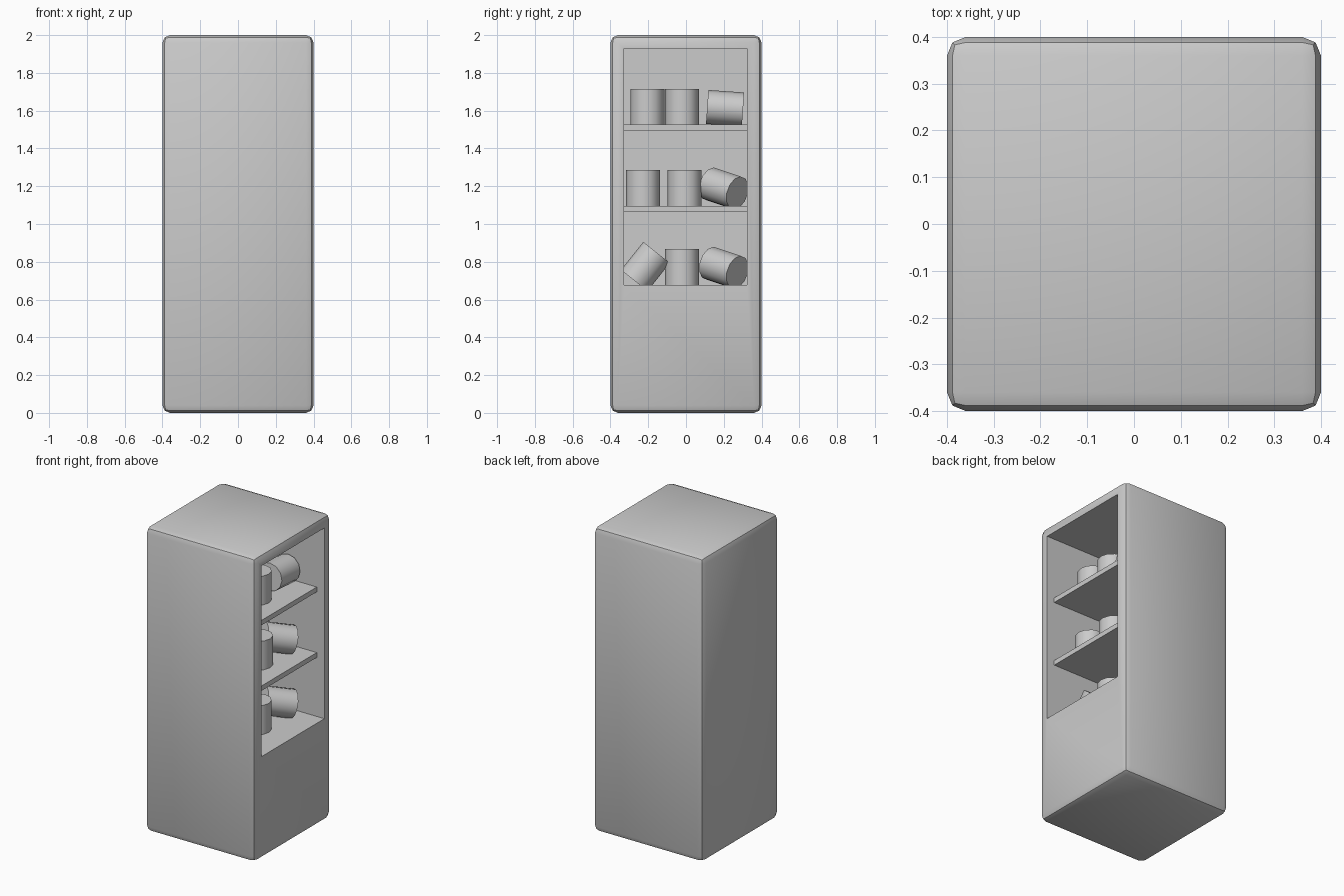
import bpy
from math import radians
from mathutils import Vector

if "Cube" in bpy.data.objects:
    bpy.data.objects.remove(bpy.data.objects["Cube"])


def box(name, lo, hi, bevel=0.0, segments=2):
    lo, hi = Vector(lo), Vector(hi)
    bpy.ops.mesh.primitive_cube_add(size=1, location=(lo + hi) / 2)
    ob = bpy.context.object
    ob.name = name
    ob.scale = hi - lo
    bpy.ops.object.transform_apply(location=False, rotation=False, scale=True)
    if bevel:
        mod = ob.modifiers.new("bevel", 'BEVEL')
        mod.width = bevel
        mod.segments = segments
        bpy.ops.object.modifier_apply(modifier=mod.name)
    return ob


def select(ob):
    bpy.ops.object.select_all(action='DESELECT')
    ob.select_set(True)
    bpy.context.view_layer.objects.active = ob


# Cabinet body with rounded edges
body = box("cabinet_body", (-0.4, -0.4, 0), (0.4, 0.4, 2), 0.04)

# Display recess cut into the right side
cutter = box("recess_cutter", (-0.33, -0.327, 0.677), (0.6, 0.324, 1.928))
cut = body.modifiers.new("recess", 'BOOLEAN')
cut.object = cutter
cut.operation = 'DIFFERENCE'
cut.solver = 'EXACT'
select(body)
bpy.ops.object.modifier_apply(modifier=cut.name)
bpy.ops.object.shade_smooth_by_angle(angle=radians(40))
bpy.data.objects.remove(cutter, do_unlink=True)

# Two shelves, set slightly behind the opening
for i, z in enumerate((1.08, 1.51)):
    box(f"shelf_{i + 1}", (-0.33, -0.327, z - 0.016), (0.345, 0.324, z + 0.016))

# Goods: faceted cans, given as centre y, centre z and axis direction
UP, LYING, TUMBLED = (0, 0, 1), (0, 1, -0.07), (0.6, 0.75, -0.25)
cans = [
    (-0.205, 1.62, UP), (-0.022, 1.62, UP), (0.207, 1.613, LYING),
    (-0.228, 1.19, UP), (-0.008, 1.19, UP), (0.2, 1.188, TUMBLED),
    (-0.215, 0.775, (0, 0.62, 0.78)), (-0.022, 0.772, UP), (0.2, 0.768, TUMBLED),
]
for i, (y, z, axis) in enumerate(cans):
    bpy.ops.mesh.primitive_cylinder_add(
        vertices=12, radius=0.09, depth=0.19, location=(0.15, y, z),
        rotation=Vector(axis).to_track_quat('Z', 'Y').to_euler())
    can = bpy.context.object
    can.name = f"can_{i + 1}"
    bpy.ops.object.shade_smooth_by_angle(angle=radians(50))
